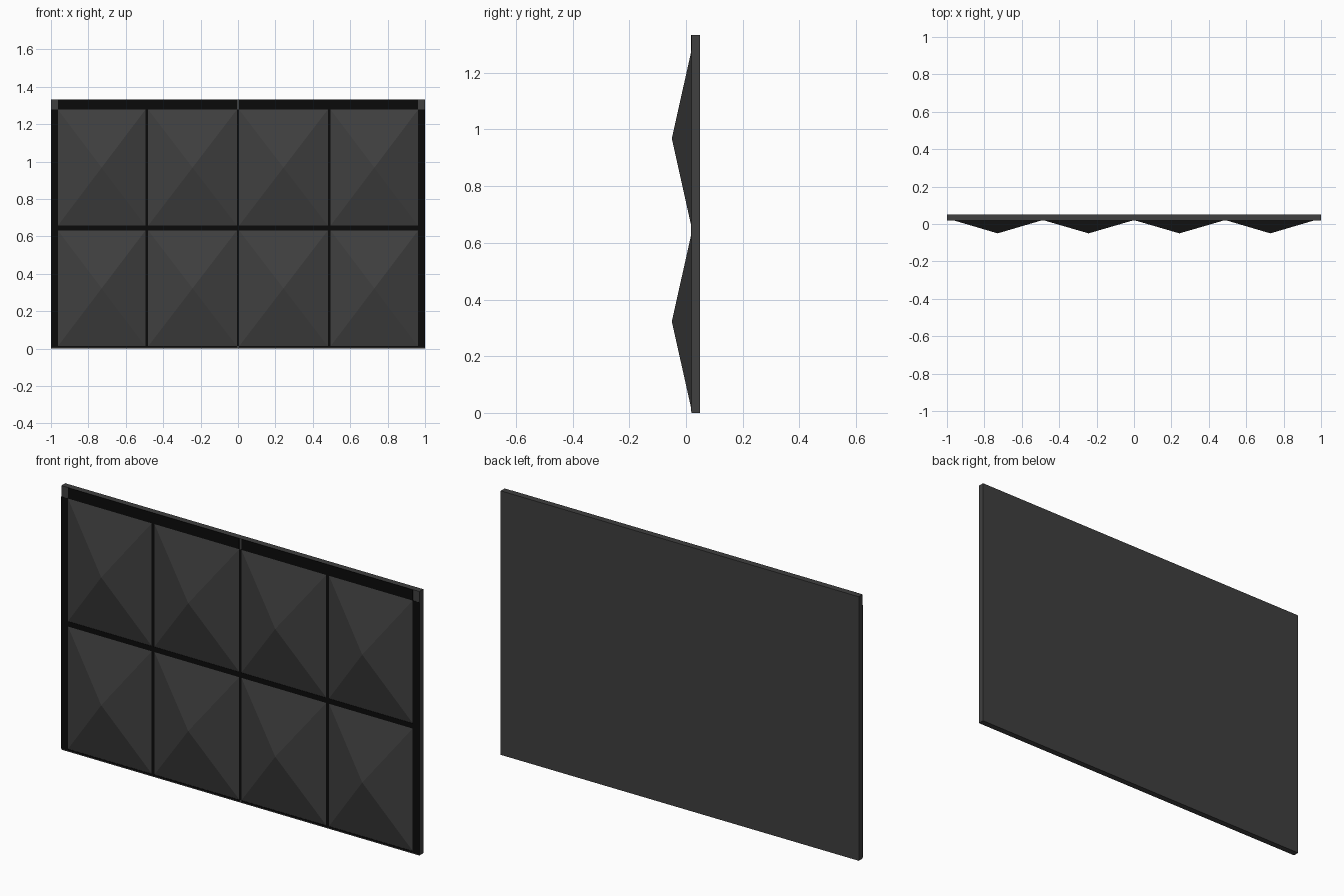
import bpy, bmesh

if "Cube" in bpy.data.objects:
    bpy.data.objects.remove(bpy.data.objects["Cube"])


def material(name, v):
    m = bpy.data.materials.new(name)
    m.diffuse_color = (v, v, v, 1)
    m.use_nodes = True
    m.node_tree.nodes["Principled BSDF"].inputs["Base Color"].default_value = m.diffuse_color
    return m


GREY = material("charcoal", 0.05)
BLACK = material("black", 0.003)

TOP = 1.333                   # panel height
FRONT, BACK, APEX = 0.019, 0.05, -0.05
COLUMNS = [(-0.963, -0.495), (-0.48, -0.006), (0.006, 0.48), (0.495, 0.963)]
ROWS = [(0.013, 0.632), (0.658, 1.278)]


def finish(name, bm, mat):
    bmesh.ops.recalc_face_normals(bm, faces=bm.faces)
    mesh = bpy.data.meshes.new(name)
    bm.to_mesh(mesh)
    bm.free()
    mesh.materials.append(mat)
    ob = bpy.data.objects.new(name, mesh)
    bpy.context.collection.objects.link(ob)


def box(name, x, y, z, mat):
    bm = bmesh.new()
    bmesh.ops.create_cube(bm, size=1)
    for v in bm.verts:
        v.co = [(a + b) / 2 + c * (b - a) for (a, b), c in zip((x, y, z), v.co)]
    finish(name, bm, mat)


def pyramid(name, x, z):
    bm = bmesh.new()
    base = [bm.verts.new((px, FRONT, pz)) for px, pz in
            ((x[0], z[0]), (x[1], z[0]), (x[1], z[1]), (x[0], z[1]))]
    tip = bm.verts.new((sum(x) / 2, APEX, sum(z) / 2))
    bm.faces.new(base)
    for i in range(4):
        bm.faces.new((base[i], base[(i + 1) % 4], tip))
    finish(name, bm, GREY)


# Backing panel
box("backing_panel", (-1, 1), (FRONT, BACK), (0, TOP), GREY)

# Raised pyramid tiles
for r, z in enumerate(ROWS):
    for c, x in enumerate(COLUMNS):
        pyramid(f"pyramid_tile_{r}_{c}", x, z)

# Black strips on the panel face, between and around the tiles
face = (FRONT - 0.001, FRONT + 0.002)
low, high = ROWS[0][0], ROWS[1][1]
edge, gap = COLUMNS[3][1], COLUMNS[2][0]
for side, s in (("left", -1), ("right", 1)):
    def span(a, b):
        return tuple(sorted((s * a, s * b)))
    box(f"{side}_edge_strip", span(edge, 1), face, (0.005, high), BLACK)
    box(f"{side}_top_strip", span(gap, edge), face, (high, TOP), BLACK)
    box(f"{side}_bottom_strip", span(gap, edge), face, (0.005, low), BLACK)
    box(f"{side}_column_strip", span(0.48, 0.495), face, (low, high), BLACK)
box("centre_column_strip", (-gap, gap), face, (low, high), BLACK)
box("row_strip", (-edge, edge), (face[0] - 0.0003, face[1]),
    (ROWS[0][1], ROWS[1][0]), BLACK)
